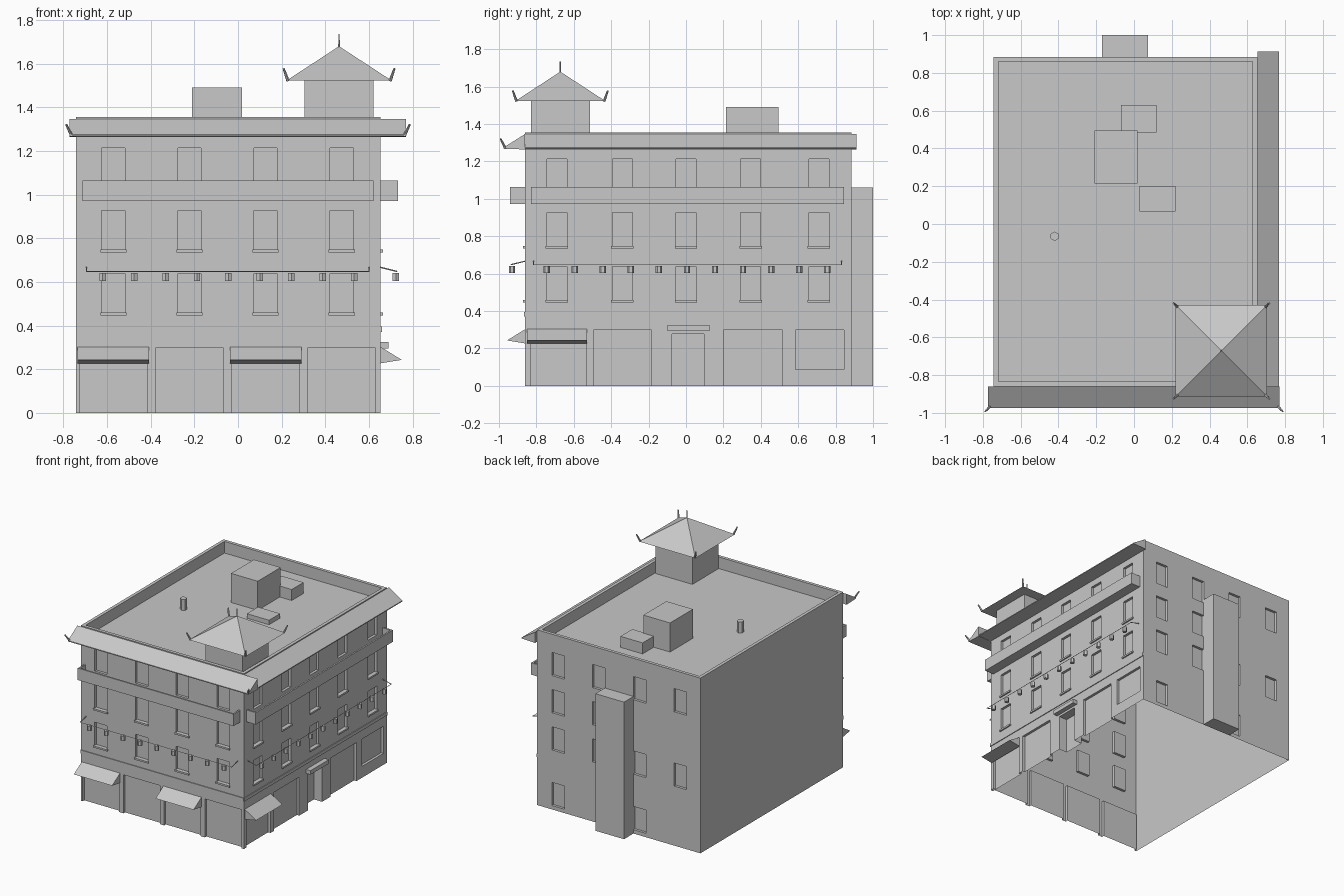
import bpy, bmesh
from mathutils import Vector

if "Cube" in bpy.data.objects:
    bpy.data.objects.remove(bpy.data.objects["Cube"])

grey = bpy.data.materials.new("plain_grey")
grey.use_nodes = True
grey.diffuse_color = (0.58, 0.58, 0.58, 1)
grey.node_tree.nodes["Principled BSDF"].inputs["Base Color"].default_value = grey.diffuse_color

# Outer wall planes and heights
X0, X1, Y0, Y1 = -0.743, 0.653, -0.86, 0.885
TOP, ROOF = 1.355, 1.265


def finish(name, bm):
    bmesh.ops.recalc_face_normals(bm, faces=bm.faces)
    mesh = bpy.data.meshes.new(name)
    bm.to_mesh(mesh)
    bm.free()
    mesh.materials.append(grey)
    obj = bpy.data.objects.new(name, mesh)
    bpy.context.collection.objects.link(obj)
    return obj


def add_box(bm, p, q):
    lo, hi = Vector(p), Vector(q)
    verts = bmesh.ops.create_cube(bm, size=1)["verts"]
    for v in verts:
        v.co = [(a + b) / 2 + c * abs(b - a) for a, b, c in zip(lo, hi, v.co)]


def box(name, p, q):
    bm = bmesh.new()
    add_box(bm, p, q)
    return finish(name, bm)


def at(side, along, out, z):
    """Point on a facade: distance along it, out from it, and height."""
    if side == "front":
        return (along, Y0 - out, z)
    if side == "right":
        return (X1 + out, along, z)
    return (along, Y1 + out, z)


def facade_box(bm, side, a, b, inner, outer, z0, z1):
    add_box(bm, at(side, a, inner, z0), at(side, b, outer, z1))


def prism(name, side, a, b, profile):
    bm = bmesh.new()
    ends = [[bm.verts.new(at(side, s, o, z)) for o, z in profile] for s in (a, b)]
    for end in ends:
        bm.faces.new(end)
    n = len(profile)
    for i in range(n):
        j = (i + 1) % n
        bm.faces.new((ends[0][i], ends[0][j], ends[1][j], ends[1][i]))
    return finish(name, bm)


def add_rod(bm, p, q, r, tip=None, sides=6):
    p, q = Vector(p), Vector(q)
    d = q - p
    verts = bmesh.ops.create_cone(bm, cap_ends=True, segments=sides, radius1=r,
                                  radius2=r if tip is None else tip, depth=d.length)["verts"]
    rot = d.to_track_quat("Z", "Y")
    for v in verts:
        v.co = rot @ v.co + (p + q) / 2


# Layout of openings
columns = {"front": [-0.571, -0.222, 0.126, 0.475],
           "right": [-0.69, -0.34, 0.0, 0.345, 0.71]}
rows = [0.46, 0.748, 1.035]
W, H = 0.0535, 0.179

# Solid block, hollowed by the recesses, then opened underneath
building = box("building_walls", (X0, Y0, 0), (X1, Y1, TOP))
bm = bmesh.new()
add_box(bm, (X0 + 0.025, Y0 + 0.025, ROOF), (X1 - 0.025, Y1 - 0.025, 1.5))
for side, centres in columns.items():
    for c in centres:
        for z in rows:
            facade_box(bm, side, c - W, c + W, -0.02, 0.05, z, z + H)
# Rear windows, irregular by column
for c, levels in ((0.475, (0.03, *rows)), (0.126, rows),
                  (-0.222, (0.03, rows[0], rows[2])), (-0.571, (rows[0], rows[2]))):
    for z in levels:
        facade_box(bm, "back", c - W, c + W, -0.02, 0.05, z, z + H)
# Shop bays, doorway and display window
for c in columns["front"]:
    facade_box(bm, "front", c - 0.156, c + 0.156, -0.02, 0.05, -0.05, 0.298)
for a, b, depth, z0, z1 in ((-0.83, -0.535, 0.02, -0.05, 0.298), (-0.495, -0.185, 0.02, -0.05, 0.298),
                            (-0.075, 0.095, 0.07, -0.05, 0.277), (0.2, 0.515, 0.02, -0.05, 0.298),
                            (0.585, 0.845, 0.02, 0.088, 0.298)):
    facade_box(bm, "right", a, b, -depth, 0.05, z0, z1)
cutter = finish("recess_cutter", bm)
cutter.hide_render = True
mod = building.modifiers.new("recesses", "BOOLEAN")
mod.operation, mod.solver, mod.object = "DIFFERENCE", "EXACT", cutter
bpy.context.view_layer.objects.active = building
bpy.ops.object.modifier_apply(modifier=mod.name)
bpy.data.objects.remove(cutter)
bm = bmesh.new()
bm.from_mesh(building.data)
under = [f for f in bm.faces if all(v.co.z < 0.001 for v in f.verts)]
bmesh.ops.delete(bm, geom=under, context="FACES")
bm.to_mesh(building.data)
bm.free()

# Window sills
bm = bmesh.new()
for side, centres in columns.items():
    for c in centres:
        for z in rows[:2]:
            facade_box(bm, side, c - 0.06, c + 0.06, 0, 0.011, z - 0.013, z)
finish("window_sills", bm)

# Per-facade trim: string course, balcony, sloping eave, lantern line
spans = {"front": (X0, X1), "right": (Y0, Y1)}
balconies = {"front": (-0.713, 0.62), "right": (-0.83, 0.845)}
eaves = {"front": (-0.772, 0.77), "right": (Y0, 0.912)}
wires = {"front": (-0.695, 0.60), "right": (-0.815, 0.832)}
lanterns = {"front": (-0.62, 0.144, 9), "right": (-0.745, 0.15, 11)}
for side in ("front", "right"):
    bm = bmesh.new()
    facade_box(bm, side, *spans[side], 0, 0.006, 0.37, 0.395)
    finish(side + "_string_course", bm)

    a, b = balconies[side]
    bm = bmesh.new()
    facade_box(bm, side, a, b, 0, 0.08, 0.972, 0.985)
    facade_box(bm, side, a, b, 0.068, 0.08, 0.985, 1.064)
    facade_box(bm, side, a, a + 0.012, 0, 0.068, 0.985, 1.064)
    facade_box(bm, side, b - 0.012, b, 0, 0.068, 0.985, 1.064)
    finish(side + "_balcony", bm)

    prism(side + "_eave", side, *eaves[side], [(0, 1.347), (0.115, 1.275), (0.115, 1.268), (0, 1.264)])

    a, b = wires[side]
    bm = bmesh.new()
    add_rod(bm, at(side, a, 0.075, 0.648), at(side, b, 0.075, 0.648), 0.002)
    for s in (a, b):
        add_rod(bm, at(side, s, 0, 0.667), at(side, s, 0.077, 0.648), 0.003)
    finish(side + "_lantern_wire", bm)

    start, step, count = lanterns[side]
    bm = bmesh.new()
    for i in range(count):
        s = start + i * step
        add_rod(bm, at(side, s, 0.07, 0.604), at(side, s, 0.07, 0.641), 0.017)
    finish(side + "_lanterns", bm)

# Shop awnings and door canopy
awning = [(0, 0.303), (0.097, 0.243), (0, 0.227)]
prism("front_awning_left", "front", -0.735, -0.407, awning)
prism("front_awning_right", "front", -0.036, 0.29, awning)
prism("side_awning", "right", -0.85, -0.53, awning)
box("door_canopy", at("right", -0.1, 0, 0.294), at("right", 0.125, 0.037, 0.325))

# Rear shaft and rooftop equipment
box("rear_shaft", (-0.17, Y1, 0), (0.075, 1.0, 1.06))
box("roof_tank", (-0.21, 0.215, ROOF), (0.018, 0.495, 1.49))
box("roof_unit", (-0.07, 0.485, ROOF), (0.12, 0.63, 1.35))
box("roof_hatch", (0.03, 0.065, ROOF), (0.22, 0.2, 1.3))
bm = bmesh.new()
add_rod(bm, (-0.42, -0.065, ROOF), (-0.42, -0.065, 1.35), 0.025)
finish("vent_pipe", bm)

# Corner pavilion
CX, CY, R = 0.463, -0.672, 0.242
box("pavilion_walls", (CX - 0.158, CY - 0.158, ROOF), (CX + 0.158, CY + 0.158, 1.522))
bm = bmesh.new()
base = [bm.verts.new((CX + R * i, CY + R * j, 1.522)) for i, j in ((-1, -1), (1, -1), (1, 1), (-1, 1))]
apex = bm.verts.new((CX, CY, 1.68))
bm.faces.new(base)
for i in range(4):
    bm.faces.new((base[i], base[(i + 1) % 4], apex))
finish("pavilion_roof", bm)

# Upturned corner tips and finial
bm = bmesh.new()
for i in (-1, 1):
    for j in (-1, 1):
        x, y = CX + i * (R - 0.008), CY + j * (R - 0.008)
        add_rod(bm, (x, y, 1.522), (x + 0.02 * i, y + 0.02 * j, 1.578), 0.008, 0.005)
    add_rod(bm, (0.762 * i, -0.965, 1.27), (0.787 * i, -0.992, 1.322), 0.008, 0.005)
add_rod(bm, (CX, CY, 1.66), (CX, CY, 1.735), 0.005, 0.003)
finish("roof_tips", bm)
